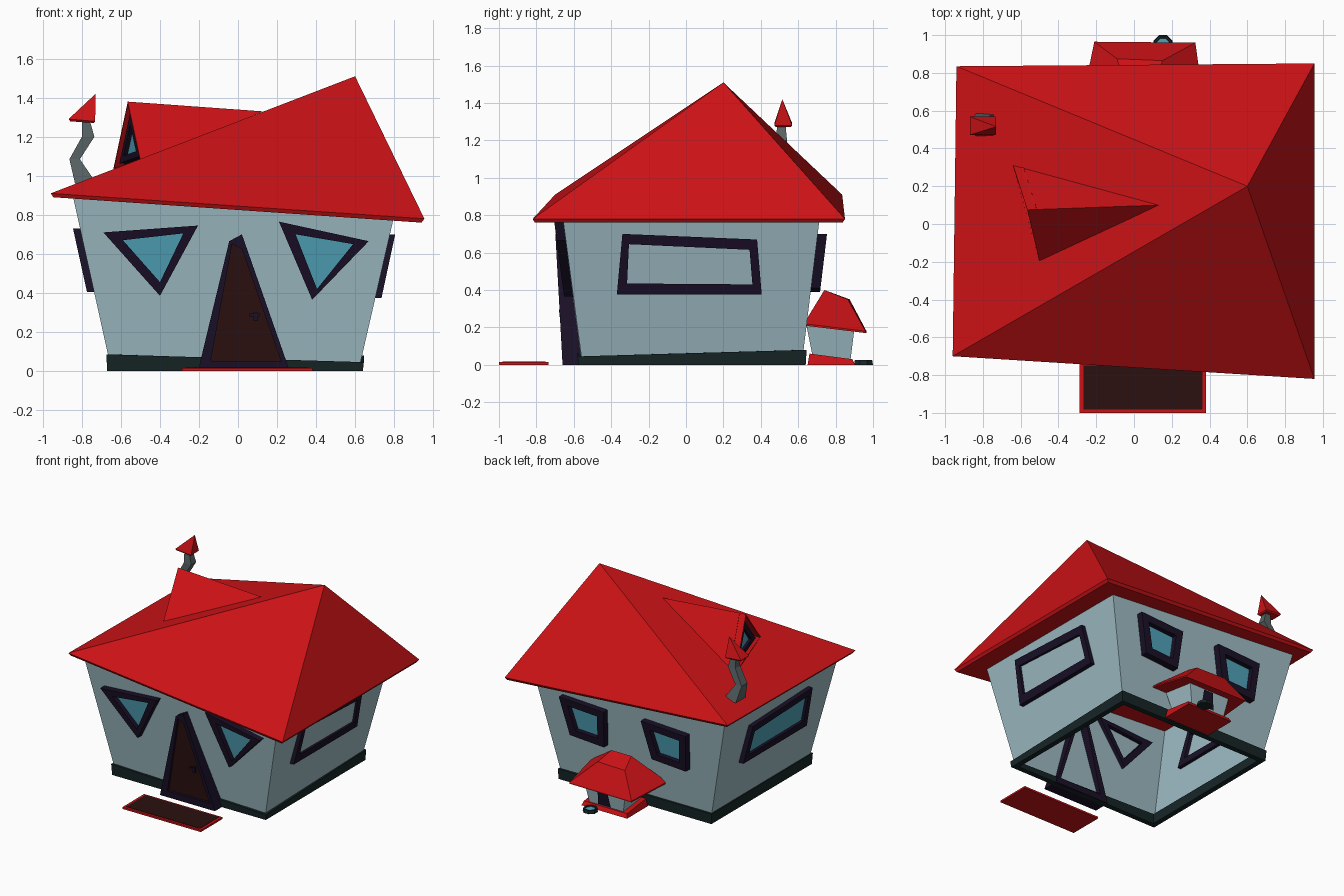
import bpy, bmesh, math
from mathutils import Vector

if "Cube" in bpy.data.objects:
    bpy.data.objects.remove(bpy.data.objects["Cube"])


def material(name, rgb):
    m = bpy.data.materials.new(name)
    m.diffuse_color = (*rgb, 1)
    m.use_nodes = True
    m.node_tree.nodes["Principled BSDF"].inputs["Base Color"].default_value = m.diffuse_color
    return m


RED = material("red", (0.6, 0.006, 0.008))
WALL = material("pale_blue", (0.34, 0.50, 0.55))
GLASS = material("glass", (0.08, 0.36, 0.48))
TRIM = material("dark_purple", (0.010, 0.005, 0.020))
BASE = material("dark_green", (0.008, 0.018, 0.019))
BROWN = material("dark_brown", (0.024, 0.005, 0.005))
STONE = material("stone", (0.10, 0.125, 0.13))


def loft(name, rings, mat, start=True, end=True, cyclic=False):
    """Join rings of equal point count with flat faces."""
    bm = bmesh.new()
    vr = [[bm.verts.new(p) for p in r] for r in rings]
    n = len(vr[0])
    pairs = list(zip(vr, vr[1:])) + ([(vr[-1], vr[0])] if cyclic else [])
    for a, b in pairs:
        for i in range(n):
            j = (i + 1) % n
            bm.faces.new((a[i], a[j], b[j], b[i]))
    if start and not cyclic:
        bm.faces.new(vr[0][::-1])
    if end and not cyclic and len(vr) > 1:
        bm.faces.new(vr[-1])
    bmesh.ops.remove_doubles(bm, verts=bm.verts, dist=1e-5)
    bmesh.ops.recalc_face_normals(bm, faces=bm.faces)
    me = bpy.data.meshes.new(name)
    bm.to_mesh(me)
    bm.free()
    me.materials.append(mat)
    ob = bpy.data.objects.new(name, me)
    bpy.context.collection.objects.link(ob)
    return ob


def panel(name, pts, mat):
    return loft(name, [pts], mat, end=False)


def box(name, x0, x1, y0, y1, z0, z1, mat):
    r = [(x0, y0), (x1, y0), (x1, y1), (x0, y1)]
    return loft(name, [[(*p, z) for p in r] for z in (z0, z1)], mat)


# Leaning wall planes: (u along wall, v height, d outward) -> point
def front(u, v, d): return (u, -0.555 - 0.13 * v - d, v)
def back(u, v, d): return (u, 0.62 + 0.12 * v + d, v)
def right(u, v, d): return (0.625 + 0.215 * v + d, u, v)
def left(u, v, d): return (-0.65 - 0.22 * v - d, u, v)


def window(name, wall, outer, inner, depth, glass=GLASS, inside=0.03):
    on = lambda pts, d: [wall(u, v, d) for u, v in pts]
    loft(name + "_frame", [on(outer, -inside), on(outer, depth),
                           on(inner, depth), on(inner, -inside)], TRIM, cyclic=True)
    panel(name + "_pane", on(inner, 0.012), glass)


# Walls: open flared shell
low = [(-0.65, -0.56), (0.62, -0.555), (0.62, 0.62), (-0.645, 0.62)]
loft("walls", [[(*p, 0.01) for p in low],
               [(-0.845, -0.67, 0.89), (0.797, -0.658, 0.78),
                (0.792, 0.714, 0.78), (-0.845, 0.725, 0.89)]], WALL, False, False)

# Plinth ring with uneven top
top_z = (0.085, 0.045, 0.08, 0.08)


def ring(d, zs):
    sx, sy = (-1, 1, 1, -1), (-1, -1, 1, 1)
    return [(p[0] + d * sx[i], p[1] + d * sy[i], zs[i]) for i, p in enumerate(low)]


loft("plinth", [ring(-0.02, [0] * 4), ring(0.02, [0] * 4),
                ring(0.025, top_z), ring(-0.01, top_z)], BASE, cyclic=True)

# Main roof: lopsided pyramid
eave = [(-0.96, -0.70, 0.91), (0.955, -0.82, 0.78), (0.955, 0.85, 0.78), (-0.94, 0.835, 0.91)]
under = [(x * 0.985, y * 0.985, z - 0.02) for x, y, z in eave]
loft("roof", [under, eave, [(0.60, 0.20, 1.51)] * 4], RED, end=False)

# Front windows
window("front_window_left", front, [(-0.69, 0.71), (-0.205, 0.745), (-0.40, 0.385)],
       [(-0.59, 0.67), (-0.28, 0.705), (-0.40, 0.455)], 0.05)
window("front_window_right", front, [(0.21, 0.765), (0.67, 0.665), (0.38, 0.365)],
       [(0.295, 0.70), (0.59, 0.65), (0.405, 0.42)], 0.05)

# Side windows
side_o = [(-0.34, 0.70), (0.38, 0.67), (0.405, 0.375), (-0.37, 0.375)]
side_i = [(-0.305, 0.645), (0.34, 0.615), (0.355, 0.43), (-0.315, 0.435)]
window("right_window", right, side_o, side_i, 0.03, WALL)
up = lambda pts: [(u, v + 0.03) for u, v in pts]
window("left_window", left, up(side_o), up(side_i), 0.035)

# Back windows
for tag, dx in (("a", 0), ("b", -0.70)):
    window("back_window_" + tag, back,
           [(0.18 + dx, 0.68), (0.56 + dx, 0.70), (0.49 + dx, 0.41), (0.20 + dx, 0.39)],
           [(0.24 + dx, 0.63), (0.49 + dx, 0.645), (0.44 + dx, 0.46), (0.25 + dx, 0.45)], 0.05)


# Door with thick triangular frame, handle
def door(u, v, d): return (u, -0.66 - 0.055 * v + d, v)


d_out = [(-0.205, 0.0), (0.265, 0.0), (0.02, 0.70), (-0.045, 0.665)]
d_in = [(-0.14, 0.05), (0.22, 0.05), (0.02, 0.625), (-0.03, 0.65)]
on = lambda pts, d: [door(u, v, d) for u, v in pts]
loft("door_frame", [on(d_out, 0.13), on(d_out, 0), on(d_in, 0), on(d_in, 0.13)],
     TRIM, cyclic=True)
panel("door", on(d_in, 0.02), BROWN)
box("door_handle", 0.06, 0.11, -0.68, -0.668, 0.28, 0.295, TRIM)
box("door_handle_plate", 0.08, 0.10, -0.675, -0.64, 0.255, 0.30, TRIM)

# Dormer: roof shell, recessed gable, triangular window
gable = [Vector(p) for p in ((-0.64, 0.31, 1.03), (-0.565, 0.075, 1.38), (-0.50, -0.20, 1.08))]
mid = sum(gable, Vector()) / 3
inward = Vector((0.96, 0.26, 0))


def g(s, d): return [mid + (p - mid) * s + inward * d for p in gable]


loft("dormer_roof", [g(0.93, 0.05), g(0.93, 0), gable, [(0.13, 0.10, 1.33)] * 3],
     RED, False, False)
panel("dormer_gable", g(0.96, 0.05), BROWN)
loft("dormer_window_frame", [g(0.75, 0.06), g(0.75, 0.015), g(0.45, 0.015), g(0.45, 0.06)],
     TRIM, cyclic=True)
panel("dormer_window_pane", g(0.47, 0.035), GLASS)


# Crooked chimney and cap
def square(x, y, z, rx, ry, tilt=0):
    return [(x + sx * rx, y + sy * ry, z + sx * tilt)
            for sx, sy in ((-1, -1), (1, -1), (1, 1), (-1, 1))]


loft("chimney", [square(-0.78, 0.525, 0.96, 0.055, 0.06), square(-0.837, 0.52, 1.085, 0.027, 0.035),
                 square(-0.768, 0.51, 1.20, 0.032, 0.03), square(-0.78, 0.51, 1.285, 0.02, 0.022)],
     STONE)
loft("chimney_cap", [square(-0.80, 0.52, 1.275, 0.06, 0.04, -0.004),
                     square(-0.80, 0.52, 1.285, 0.068, 0.048, -0.006),
                     [(-0.73, 0.515, 1.42)] * 4], RED, end=False)

# Doormat
box("doormat", -0.288, 0.382, -1.0, -0.735, 0, 0.014, RED)
box("doormat_top", -0.268, 0.362, -0.982, -0.75, 0.002, 0.017, BROWN)

# Kennel behind the house
k = lambda a, b, c, d, z: [(a, c, z), (b, c, z), (b, d, z), (a, d, z)]
loft("kennel_base", [k(-0.13, 0.26, 0.65, 0.905, 0),
                     [(-0.12, 0.66, 0.06), (0.25, 0.66, 0.06), (0.25, 0.89, 0.03), (-0.12, 0.89, 0.03)]], RED)
loft("kennel_walls", [k(-0.08, 0.21, 0.68, 0.88, 0.03), k(-0.12, 0.25, 0.64, 0.905, 0.23)], WALL)
panel("kennel_doorway", [(0.02, 0.889, 0.04), (0.13, 0.889, 0.04),
                         (0.12, 0.908, 0.165), (0.04, 0.908, 0.165)], TRIM)
k_eave = [(-0.28, 0.63, 0.22), (0.37, 0.63, 0.22), (0.325, 0.96, 0.18), (-0.21, 0.965, 0.18)]
k_top = [(-0.05, 0.74, 0.40), (0.12, 0.74, 0.40), (0.15, 0.865, 0.35), (-0.09, 0.875, 0.35)]
loft("kennel_roof", [[(x, y, z - 0.01) for x, y, z in k_eave], k_eave, k_top], RED)


# Water dish
def disc(r, z):
    return [(0.153 + r * math.cos(a * math.pi / 4 + 0.39), 0.949 + r * math.sin(a * math.pi / 4 + 0.39), z)
            for a in range(8)]


loft("dish", [disc(0.055, 0), disc(0.05, 0.026), disc(0.038, 0.026), disc(0.034, 0.01)], BASE)
panel("dish_water", disc(0.036, 0.018), GLASS)
